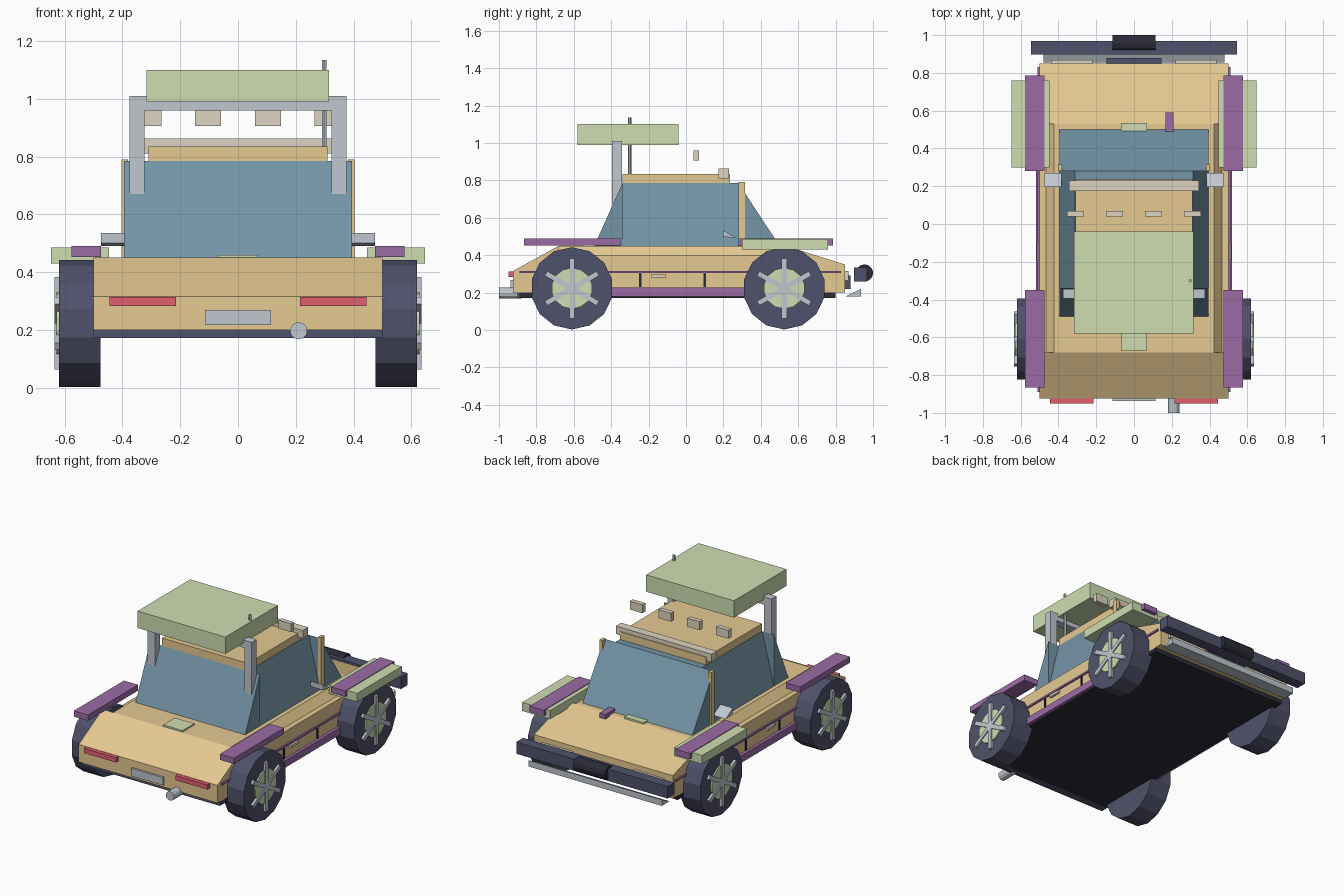
import bpy, bmesh
from math import pi, cos, sin
from mathutils import Matrix

if "Cube" in bpy.data.objects:
    bpy.data.objects.remove(bpy.data.objects["Cube"])


def material(name, hexcode):
    m = bpy.data.materials.new(name)
    lin = [(int(hexcode[i:i + 2], 16) / 255) ** 2.2 for i in (0, 2, 4)]
    m.diffuse_color = (*lin, 1)
    m.use_nodes = True
    m.node_tree.nodes["Principled BSDF"].inputs["Base Color"].default_value = m.diffuse_color
    return m


TAN = material("tan", "E5C890")
GLASS = material("glass_blue", "7393A5")
DARK = material("dark", "50536A")
BLACK = material("black", "2E2F3A")
PURPLE = material("purple", "9A6BA5")
GREEN = material("pale_green", "CDDDB0")
GREY = material("pale_grey", "BFC6CE")
BEIGE = material("beige", "DCD3BE")
RED = material("red", "E0606E")


def finish(name, bm, mat, mirror=False):
    bmesh.ops.recalc_face_normals(bm, faces=bm.faces)
    me = bpy.data.meshes.new(name)
    bm.to_mesh(me)
    bm.free()
    me.materials.append(mat)
    ob = bpy.data.objects.new(name, me)
    bpy.context.collection.objects.link(ob)
    if mirror:
        ob.modifiers.new("mirror", 'MIRROR')
    return ob


def prism(name, pts, x0, x1, mat, mirror=False):
    """Extrude a side profile of (y, z) points from x0 to x1."""
    bm = bmesh.new()
    face = bm.faces.new([bm.verts.new((x0, y, z)) for y, z in pts])
    ext = bmesh.ops.extrude_face_region(bm, geom=[face])["geom"]
    bmesh.ops.translate(bm, vec=(x1 - x0, 0, 0),
                        verts=[v for v in ext if isinstance(v, bmesh.types.BMVert)])
    return finish(name, bm, mat, mirror)


def box(name, x0, x1, y0, y1, z0, z1, mat, mirror=False):
    return prism(name, [(y0, z0), (y1, z0), (y1, z1), (y0, z1)], x0, x1, mat, mirror)


def taper(name, xb, xt, y0, y1, z0, z1, mat):
    """Block whose sides lean in from half width xb to xt."""
    ob = box(name, -xb, xb, y0, y1, z0, z1, mat)
    for v in ob.data.vertices:
        if v.co.z > (z0 + z1) / 2:
            v.co.x *= xt / xb
    return ob


def cyl(name, c, r, depth, axis, sides, mat, mirror=False):
    bm = bmesh.new()
    bmesh.ops.create_cone(bm, cap_ends=True, segments=sides, radius1=r, radius2=r, depth=depth)
    rot = {'X': Matrix.Rotation(pi / 2, 4, 'Y'), 'Y': Matrix.Rotation(pi / 2, 4, 'X'),
           'Z': Matrix.Identity(4)}[axis]
    # start the polygon on the horizontal axis for wheel discs
    spin = Matrix.Rotation(pi / 2, 4, 'Z') if axis == 'X' else Matrix.Identity(4)
    bmesh.ops.transform(bm, matrix=Matrix.Translation(c) @ rot @ spin, verts=bm.verts)
    return finish(name, bm, mat, mirror)


# body shell, shoulders and floor
prism("body", [(-.925, .2), (-.925, .315), (-.68, .45), (-.68, .4), (.53, .4),
               (.53, .45), (.85, .35), (.85, .2)], -.5, .5, TAN)
taper("shoulders", .466, .423, -.68, .53, .4, .45, TAN)
box("floor", -.5, .5, -.89, .8, .172, .2, BLACK)
box("rear_bumper", -.5, .5, -.9, -.85, .172, .2, DARK)

# cabin: glass wedges front and rear, leaning side glass, pillars and roof
prism("rear_window", [(-.49, .45), (-.34, .785), (-.34, .45)], -.395, .395, GLASS)
prism("windshield", [(.5, .45), (.28, .785), (.28, .45)], -.395, .395, GLASS)
taper("side_windows", .395, .313, -.34, .28, .45, .785, GLASS)
box("pillar", .38, .403, .28, .315, .45, .79, TAN, True)
box("roof", -.31, .31, -.34, .235, .785, .835, TAN)

# roof light bar and lamps
box("light_bar", -.345, .345, .175, .23, .81, .862, BEIGE)
for i, x in enumerate((-.31, -.103, .103, .31)):
    box(f"roof_lamp_{i + 1}", x - .045, x + .045, .04, .07, .905, .96, BEIGE)

# rear rack with posts, crossbar and slab, plus antenna
box("rack_slab", -.317, .315, -.58, -.04, .99, 1.1, GREEN)
box("rack_post", .323, .375, -.395, -.343, .67, 1.01, GREY, True)
box("rack_crossbar", -.375, .375, -.395, -.343, .96, 1.01, GREY)
cyl("antenna", (.298, -.3, .985), .009, .3, 'Z', 6, GREY)

# wheels with hub discs and six-arm spokes
for end, y in (("rear", -.61), ("front", .525)):
    cyl(f"{end}_tire", (.548, y, .2225), .22, .145, 'X', 14, DARK, True)
    cyl(f"{end}_hub", (.6, y, .2225), .11, .058, 'X', 14, GREEN, True)
    for k in range(3):
        sp = box(f"{end}_spoke_{k + 1}", .605, .636, -.014, .014, -.16, .16, GREY, True)
        sp.data.transform(Matrix.Translation((0, y, .2225)) @ Matrix.Rotation(k * pi / 3, 4, 'X'))

# fenders and side trim
box("rear_fender", .475, .577, -.865, -.35, .452, .49, PURPLE, True)
box("front_fender", .475, .577, .28, .785, .452, .49, PURPLE, True)
box("front_fender_flare", .447, .648, .3, .76, .43, .486, GREEN, True)
box("sill", .49, .52, -.44, .38, .18, .226, PURPLE, True)
box("side_stripe", .495, .51, -.89, .83, .304, .316, PURPLE, True)
for i, y in enumerate((-.245, .1)):
    box(f"door_gap_{i + 1}", .495, .506, y - .006, y + .006, .23, .304, BLACK, True)
box("door_handle", .495, .515, -.187, -.106, .28, .297, BEIGE, True)
prism("mirror", [(.197, .5), (.197, .535), (.27, .49)], .385, .475, GREY, True)

# nose: bumper bar, winch, grille, lamps and splitter
box("front_bumper", -.545, .545, .898, .968, .258, .335, DARK)
cyl("winch", (0, .955, .305), .046, .23, 'X', 12, BLACK)
box("grille", -.145, .145, .845, .88, .22, .29, DARK)
box("headlight", .22, .44, .845, .868, .265, .315, BEIGE, True)
prism("splitter", [(.855, .18), (.935, .18), (.935, .22)], -.48, .48, GREY)

# hood and deck details
box("deck_vent", -.07, .07, -.67, -.55, .445, .46, GREEN)
box("hood_vent", -.07, .07, .49, .535, .445, .46, GREEN)
box("hood_latch", .167, .21, .49, .59, .44, .47, PURPLE)

# tail: lights, plate and exhaust
box("tail_light", .215, .445, -.95, -.915, .283, .313, RED, True)
box("rear_plate", -.115, .115, -.938, -.915, .217, .268, GREY)
cyl("exhaust", (.21, -.94, .197), .03, .12, 'Y', 12, GREY)
